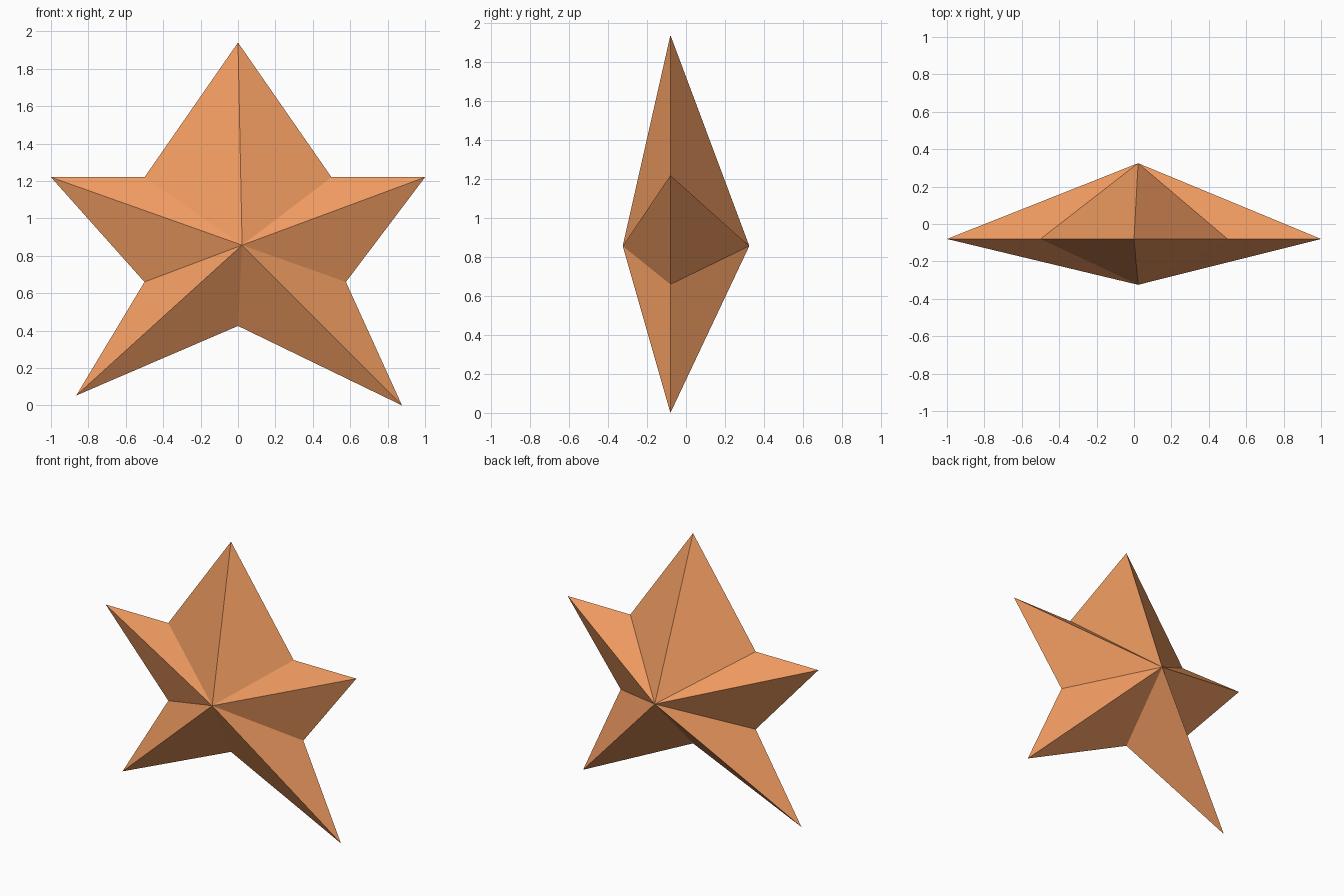
import bpy
import bmesh

if "Cube" in bpy.data.objects:
    bpy.data.objects.remove(bpy.data.objects["Cube"])

# Star outline in the XZ plane, alternating tips and inner corners
OUTLINE = [(0.0, 1.94), (0.5, 1.22), (1.0, 1.22), (0.577, 0.66), (0.877, 0.0),
           (0.0, 0.425), (-0.865, 0.053), (-0.5, 0.66), (-1.0, 1.22), (-0.5, 1.22)]
RIM_Y = -0.08
APEX_X, APEX_Z = 0.022, 0.857
APEX_Y = 0.325

bm = bmesh.new()
rim = [bm.verts.new((x, RIM_Y, z)) for x, z in OUTLINE]

# Front and back fans rising from the rim to a central point
for y in (-APEX_Y, APEX_Y):
    apex = bm.verts.new((APEX_X, y, APEX_Z))
    for a, b in zip(rim, rim[1:] + rim[:1]):
        bm.faces.new((a, b, apex))
bmesh.ops.recalc_face_normals(bm, faces=bm.faces[:])

mesh = bpy.data.meshes.new("star")
bm.to_mesh(mesh)
bm.free()
star = bpy.data.objects.new("star", mesh)
bpy.context.collection.objects.link(star)

# Orange finish
mat = bpy.data.materials.new("orange")
mat.diffuse_color = (0.87, 0.33, 0.12, 1.0)
mat.use_nodes = True
mat.node_tree.nodes["Principled BSDF"].inputs["Base Color"].default_value = mat.diffuse_color
mesh.materials.append(mat)
